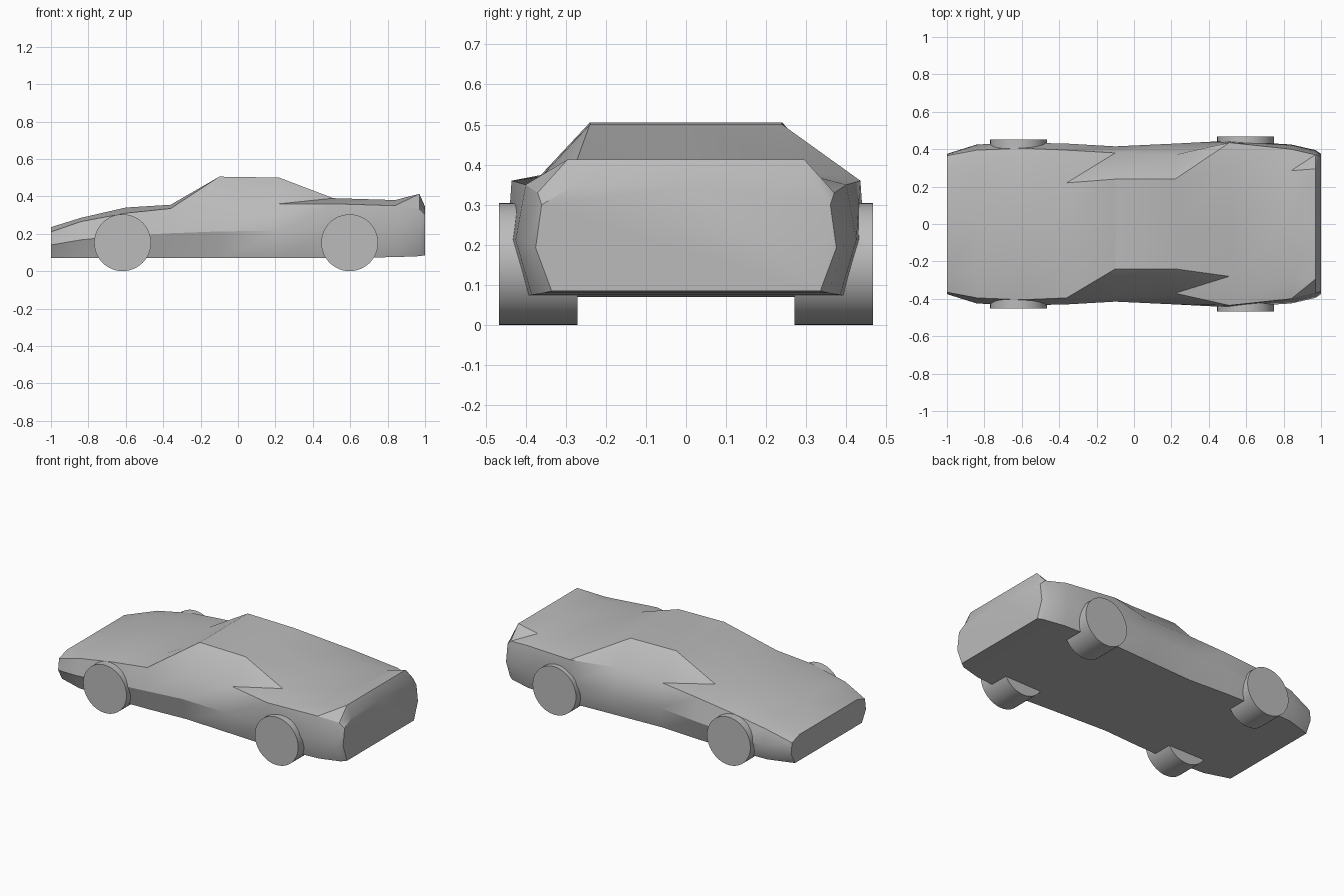
import bpy, bmesh, math

cube = bpy.data.objects.get("Cube")
if cube:
    bpy.data.objects.remove(cube, do_unlink=True)

# One plain grey for the whole car
grey = bpy.data.materials.new("plain grey")
grey.use_nodes = True
grey.diffuse_color = (0.5, 0.5, 0.5, 1)
grey.node_tree.nodes["Principled BSDF"].inputs["Base Color"].default_value = grey.diffuse_color


def finish(obj, angle=30):
    """Assign the colour and smooth the soft edges."""
    obj.data.materials.clear()
    obj.data.materials.append(grey)
    bpy.ops.object.select_all(action="DESELECT")
    obj.select_set(True)
    bpy.context.view_layer.objects.active = obj
    bpy.ops.object.shade_smooth_by_angle(angle=math.radians(angle))


# Body stations from nose to tail:
# x, floor z, waist half-width, shoulder half-width, shoulder z, top half-width, top z
STATIONS = [
    (-1.0, .07, .375, .365, .21, .29, .235),
    (-.84, .07, .425, .395, .265, .27, .285),
    (-.6, .07, .435, .405, .31, .25, .34),
    (-.36, .07, .43, .395, .335, .22, .355),
    (-.1, .07, .415, .38, .355, .24, .505),
    (.22, .07, .43, .37, .36, .24, .5),
    (.51, .07, .445, .435, .36, .28, .39),
    (.84, .075, .425, .4, .35, .285, .38),
    (.97, .08, .395, .37, .33, .295, .413),
    (1.0, .085, .375, .36, .3, .285, .345),
]


def section(x, floor, waist, shoulder, shoulder_z, top, top_z):
    """Cross-section running from the -y sill over the top to the +y sill."""
    half = [(waist - .04, floor), (waist, (floor + shoulder_z) / 2),
            (shoulder, shoulder_z), (top, top_z)]
    right = [(x, -y, z) for y, z in half]
    left = [(x, y, z) for y, z in reversed(half)]
    return right + [(x, 0, top_z)] + left


def make_body():
    bm = bmesh.new()
    rings = [[bm.verts.new(p) for p in section(*s)] for s in STATIONS]
    for a, b in zip(rings, rings[1:]):
        # Skin facets, all split along the same diagonal
        for j in range(len(a) - 1):
            bm.faces.new((a[j], a[j + 1], b[j + 1]))
            bm.faces.new((a[j], b[j + 1], b[j]))
        # Floor panel
        bm.faces.new((a[0], b[0], b[-1], a[-1]))
    # Nose and tail panels
    bm.faces.new(rings[0])
    bm.faces.new(rings[-1])
    bmesh.ops.recalc_face_normals(bm, faces=bm.faces)
    mesh = bpy.data.meshes.new("body")
    bm.to_mesh(mesh)
    bm.free()
    obj = bpy.data.objects.new("body", mesh)
    bpy.context.collection.objects.link(obj)
    finish(obj)


def make_wheel(name, x, side, outer):
    inner, radius = .27, .152
    bpy.ops.mesh.primitive_cylinder_add(
        vertices=48, radius=radius, depth=outer - inner,
        location=(x, side * (outer + inner) / 2, radius),
        rotation=(math.pi / 2, 0, 0))
    obj = bpy.context.object
    obj.name = name
    finish(obj)


make_body()

# Two axles, with the rear track a little wider
for axle, x, outer in (("front", -.617, .453), ("rear", .597, .467)):
    for label, side in (("near", -1), ("far", 1)):
        make_wheel(f"{axle}_wheel_{label}", x, side, outer)
